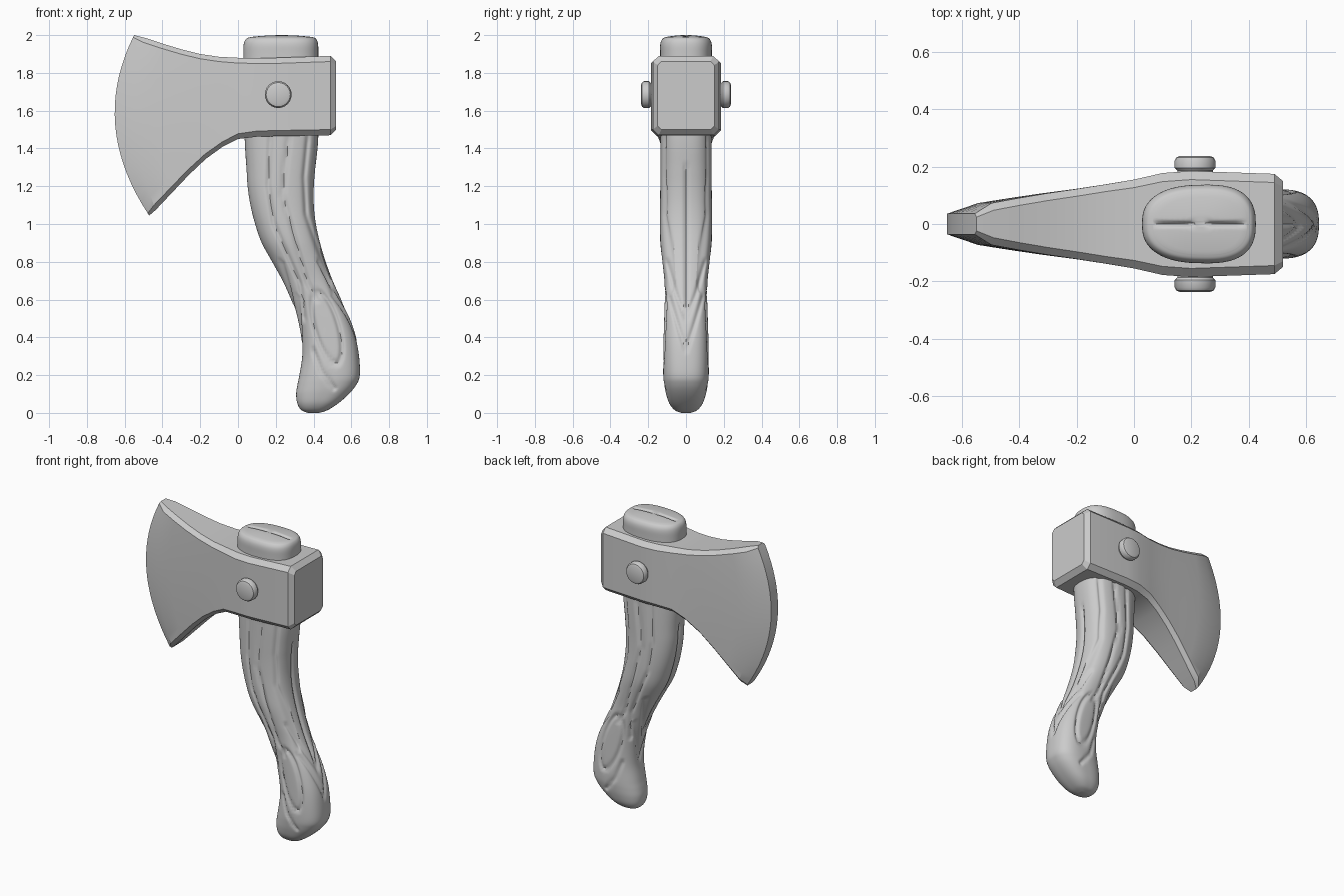
import bpy
import bmesh
import math
from mathutils import Vector

old = bpy.data.objects.get("Cube")
if old:
    bpy.data.objects.remove(old, do_unlink=True)

grey = bpy.data.materials.new("plain grey")
grey.use_nodes = True
SHADE = (0.6, 0.6, 0.6, 1)
grey.diffuse_color = SHADE
grey.node_tree.nodes["Principled BSDF"].inputs["Base Color"].default_value = SHADE


def finish(name, bm, angle):
    """Turn a bmesh into a named, shaded object."""
    bmesh.ops.recalc_face_normals(bm, faces=bm.faces)
    mesh = bpy.data.meshes.new(name)
    bm.to_mesh(mesh)
    bm.free()
    mesh.materials.append(grey)
    obj = bpy.data.objects.new(name, mesh)
    bpy.context.collection.objects.link(obj)
    bpy.ops.object.select_all(action="DESELECT")
    obj.select_set(True)
    bpy.context.view_layer.objects.active = obj
    bpy.ops.object.shade_smooth_by_angle(angle=math.radians(angle))
    return obj


def bridge(bm, rings):
    """Join neighbouring closed rings with quads."""
    for a, b in zip(rings, rings[1:]):
        n = len(a)
        for i in range(n):
            j = (i + 1) % n
            bm.faces.new((a[i], a[j], b[j], b[i]))


def smooth_rows(rows, steps):
    """Resample a table of rows along a smooth curve."""
    out = []
    for i in range(len(rows) - 1):
        p0, p1 = rows[max(i - 1, 0)], rows[i]
        p2, p3 = rows[i + 1], rows[min(i + 2, len(rows) - 1)]
        for k in range(steps):
            t = k / steps
            out.append([b + t * ((c - a) + t * ((2*a - 5*b + 4*c - d)
                        + t * (3*b - a - 3*c + d))) / 2
                        for a, b, c, d in zip(p0, p1, p2, p3)])
    return out + [list(rows[-1])]


# Axe head: top x, top z, bottom x, bottom z, bulge, half thickness, chamfer
stations = [
    (.52, 1.86, .52, 1.50, 0, .15, .02),
    (.49, 1.89, .49, 1.47, 0, .175, .03),
    (.2, 1.88, .2, 1.465, 0, .185, .03),
    (.1, 1.88, .1, 1.462, 0, .178, .03),
    (0, 1.88, 0, 1.45, 0, .155, .028),
    (-.1, 1.885, -.08, 1.41, .01, .138, .025),
    (-.2, 1.9, -.17, 1.345, .02, .122, .025),
    (-.3, 1.925, -.26, 1.26, .04, .107, .025),
    (-.4, 1.955, -.35, 1.165, .06, .09, .025),
    (-.49, 1.985, -.435, 1.075, .08, .073, .025),
    (-.55, 2, -.47, 1.045, .14, .036, .012)]
LEVELS = 20
bm = bmesh.new()
rings = []
for tx, tz, bx, bz, bulge, half, cham in stations:
    edge = cham / (tz - bz)
    pts = []
    for k in range(LEVELS + 1):
        s = edge + (1 - 2 * edge) * (k - 1) / (LEVELS - 2)
        s = min(max(s, 0), 1)
        end = k in (0, LEVELS)
        if end:
            s = k / LEVELS
        x = bx + (tx - bx) * s - bulge * 4 * s * (1 - s)
        pts.append((x, half - cham if end else half, bz + (tz - bz) * s))
    rings.append([bm.verts.new(p) for p in pts]
                 + [bm.verts.new((x, -y, z)) for x, y, z in reversed(pts)])
bridge(bm, rings)
for ring in (rings[0], rings[-1]):
    for k in range(LEVELS):
        bm.faces.new((ring[k], ring[k + 1], ring[-2 - k], ring[-1 - k]))
finish("axe_head", bm, 22)

# Handle outline: height, low x, high x, half depth
outline = [
    (0, .37, .43, .025), (.015, .335, .475, .06), (.05, .314, .53, .088),
    (.1, .308, .587, .105), (.15, .315, .627, .115), (.2, .325, .645, .12),
    (.3, .34, .641, .12), (.4, .335, .625, .118), (.5, .315, .592, .115),
    (.6, .28, .547, .112), (.7, .235, .502, .114), (.8, .18, .465, .125),
    (.9, .125, .435, .136), (1, .09, .413, .138), (1.1, .065, .402, .137),
    (1.2, .05, .402, .136), (1.3, .044, .41, .136), (1.46, .035, .425, .136),
    (1.7, .03, .425, .136), (1.88, .028, .425, .136), (1.95, .03, .424, .136),
    (1.98, .043, .413, .124), (1.99, .068, .393, .106)]

# Carved grain lines: on the two sides as (x, z)
side_lines = [
    [(.27, 1.46), (.25, 1.3), (.235, 1.15), (.28, 1), (.33, .82), (.37, .68), (.42, .6)],
    [(.17, 1.46), (.16, 1.2), (.19, 1), (.26, .84), (.33, .68), (.35, .5)],
    [(.37, 1.46), (.35, 1.25), (.36, 1.05), (.43, .85), (.5, .65)],
    [(.4, .33), (.44, .22), (.51, .13)]]
knot = []
for k in range(21):
    a = math.tau * k / 20
    u, v = .065 * math.cos(a), .19 * math.sin(a)
    knot.append((.47 + u - .25 * v, .45 + v))
side_lines.append(knot)
# and on the front and rear edges as (|y|, z)
edge_lines = [[(0, 1.3), (0, .5)],
              [(.1, .8), (.05, .62), (0, .5)],
              [(.09, .62), (.04, .45), (0, .33)]]


def groove(lines, u, v, width):
    """Strength from 0 to 1 of the nearest carved line."""
    p, best = Vector((u, v)), 1.0
    for line in lines:
        for a, b in zip(line, line[1:]):
            a, d = Vector(a), Vector(b) - Vector(a)
            t = min(max((p - a).dot(d) / d.length_squared, 0), 1)
            best = min(best, (p - a - t * d).length)
    return math.exp(-(best / width) ** 2)


def superpower(value):
    return math.copysign(abs(value) ** .78, value)


AROUND = 120
bm = bmesh.new()
rings = []
for z, lo, hi, half in smooth_rows(outline, 6):
    mid, wide = (lo + hi) / 2, (hi - lo) / 2
    ring = []
    for i in range(AROUND):
        a = math.tau * i / AROUND
        c, s = superpower(math.cos(a)), superpower(math.sin(a))
        x, y = mid + wide * c, half * s * (1 + .07 * math.cos(a))
        if .1 < z < 1.47:
            if abs(s) > .45:
                y -= math.copysign(.012 * groove(side_lines, x, z, .011), y)
            if abs(c) > .5:
                x -= math.copysign(.012 * groove(edge_lines, abs(y), z, .01), c)
        ring.append(bm.verts.new((x, y, z)))
    rings.append(ring)
# Domed top with a split down the middle
rim = [v.co.copy() for v in rings[-1]]
centre = sum(rim, Vector()) / AROUND
for k in range(1, 9):
    f = 1 - k / 9
    ring = []
    for co in rim:
        p = centre.lerp(co, f)
        p.z = 2 - .01 * f ** 2
        p.z -= .014 * math.exp(-(p.y / .008) ** 2)
        ring.append(bm.verts.new(p))
    rings.append(ring)
bridge(bm, rings)
bm.faces.new(rings[0])
bm.faces.new(rings[-1])
finish("wooden_handle", bm, 50)

# Rivets on both cheeks
for name, side in (("left_rivet", -1), ("right_rivet", 1)):
    bm = bmesh.new()
    rings = []
    for radius, depth in ((.062, .15), (.062, .186), (.071, .196),
                          (.071, .222), (.064, .233), (.05, .238)):
        rings.append([bm.verts.new((.213 + radius * math.cos(math.tau * i / 24), side * depth,
                                    1.685 + radius * math.sin(math.tau * i / 24)))
                      for i in range(24)])
    bridge(bm, rings)
    bm.faces.new(rings[0])
    bm.faces.new(rings[-1])
    finish(name, bm, 35)
